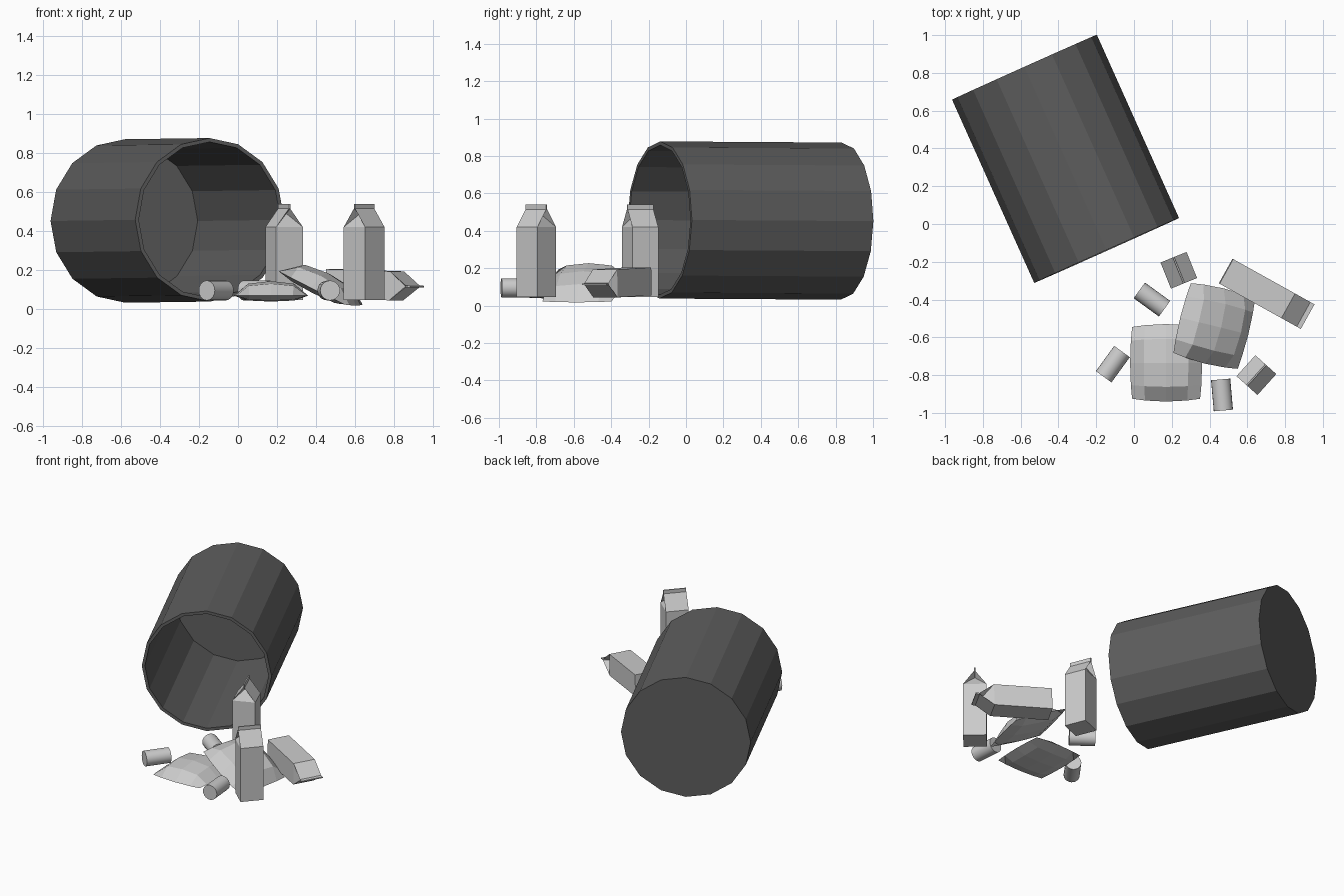
import bpy, bmesh, math
from mathutils import Matrix, Vector

if "Cube" in bpy.data.objects:
    bpy.data.objects.remove(bpy.data.objects["Cube"])


def material(name, v):
    m = bpy.data.materials.new(name)
    m.diffuse_color = (v, v, v, 1)
    m.use_nodes = True
    m.node_tree.nodes["Principled BSDF"].inputs["Base Color"].default_value = m.diffuse_color
    return m


DARK = material("dark_grey", 0.11)
LIGHT = material("light_grey", 0.6)


def frame(origin, direction):
    """Matrix with local z along direction and local x horizontal."""
    z = Vector(direction).normalized()
    x = Vector((-z.y, z.x, 0)).normalized()
    y = z.cross(x)
    m = Matrix((x, y, z)).transposed().to_4x4()
    m.translation = Vector(origin)
    return m


def upright(origin, degrees):
    return Matrix.Translation(origin) @ Matrix.Rotation(math.radians(degrees), 4, 'Z')


def finish(bm, name, mat, matrix):
    bmesh.ops.recalc_face_normals(bm, faces=bm.faces)
    me = bpy.data.meshes.new(name)
    bm.to_mesh(me)
    bm.free()
    me.materials.append(mat)
    ob = bpy.data.objects.new(name, me)
    ob.matrix_world = matrix
    bpy.context.collection.objects.link(ob)
    return ob


def lathe(name, profile, sides, mat, matrix):
    """Rings of (radius, height), closed by a cap at both ends."""
    bm = bmesh.new()
    rings = []
    for r, h in profile:
        rings.append([bm.verts.new((r * math.cos(2 * math.pi * i / sides),
                                    r * math.sin(2 * math.pi * i / sides), h))
                      for i in range(sides)])
    for a, b in zip(rings, rings[1:]):
        for i in range(sides):
            j = (i + 1) % sides
            bm.faces.new((a[i], a[j], b[j], b[i]))
    bm.faces.new(rings[0])
    bm.faces.new(rings[-1])
    return finish(bm, name, mat, matrix)


def carton(name, matrix):
    """Drink carton: box, folded gable and flat top fin, ridge along local x."""
    bm = bmesh.new()
    w, t = 0.0745, 0.004
    V = lambda x, y, z: bm.verts.new((x, y, z))
    signs = ((-1, -1), (1, -1), (1, 1), (-1, 1))
    levels = [(w, 0), (w, 0.375), (t, 0.47), (t, 0.495)]
    base, eave, ridge, top = [[V(sx * w, sy * d, z) for sx, sy in signs]
                              for d, z in levels]
    for a, b in ((base, eave), (ridge, top)):
        for i in range(4):
            j = (i + 1) % 4
            bm.faces.new((a[i], a[j], b[j], b[i]))
    bm.faces.new(base)
    bm.faces.new(top)
    for i in (0, 2):                       # sloping roof sides
        bm.faces.new((eave[i], eave[i + 1], ridge[i + 1], ridge[i]))
    for i, j, s in ((1, 2, 1), (3, 0, -1)):  # tucked-in gable ends
        p = V(s * 0.03, 0, 0.445)
        bm.faces.new((eave[i], eave[j], p))
        bm.faces.new((eave[j], ridge[j], p))
        bm.faces.new((ridge[j], ridge[i], p))
        bm.faces.new((ridge[i], eave[i], p))
    return finish(bm, name, LIGHT, matrix)


def bag(name, hx, hy, up, down, matrix):
    """Faceted pillow bag: domed top, flatter bottom, pinched corners."""
    bm = bmesh.new()
    steps = (-1, -0.62, 0, 0.62, 1)

    def sheet(height):
        grid = []
        for u in steps:
            row = []
            for v in steps:
                x = hx * u * (1 + 0.06 * (1 - v * v))
                y = hy * v * (1 + 0.08 * (1 - u * u))
                f = ((1 - u * u) * (1 - v * v)) ** 0.4
                row.append(bm.verts.new((x, y, height * f)))
            grid.append(row)
        for i in range(4):
            for j in range(4):
                bm.faces.new((grid[i][j], grid[i + 1][j],
                              grid[i + 1][j + 1], grid[i][j + 1]))

    sheet(up)
    sheet(-down)
    bmesh.ops.remove_doubles(bm, verts=bm.verts, dist=0.0005)
    return finish(bm, name, LIGHT, matrix)


# Tipped-over bin, open at the front
L, R, W = 1.063, 0.42, 0.02
lathe("bin", [(R, 0), (R, L), (R - W, L), (R - W, W)], 16, DARK,
      frame((-0.58, 0.83, 0.452), (0.435, -0.97, 0.006)))

# Cartons: two standing, one lying
carton("standing_carton_back", upright((0.237, -0.245, 0.045), -68))
carton("standing_carton_front", upright((0.648, -0.8, 0.045), 48))
carton("lying_carton", frame((0.487, -0.25, 0.13), (0.437, -0.243, -0.015)))

# Cans lying on the ground
for i, (x, y, ang) in enumerate(((0.095, -0.4, -36), (-0.112, -0.742, 54),
                                 (0.466, -0.905, -85))):
    a = math.radians(ang)
    d = Vector((math.cos(a), math.sin(a), 0))
    can = lathe("can_%d" % (i + 1), [(0.051, 0), (0.051, 0.165)], 20, LIGHT,
                frame(Vector((x, y, 0.095)) - d * 0.0825, d))
    for p in can.data.polygons:            # smooth sides, crisp flat ends
        p.use_smooth = len(p.vertices) == 4
    for e in can.data.edges:
        va, vb = (can.data.vertices[k].co for k in e.vertices)
        e.use_edge_sharp = abs(va.z - vb.z) < 1e-5

# Bags: one flat, one leaning on it
bag("flat_bag", 0.18, 0.19, 0.075, 0.03, upright((0.17, -0.735, 0.068), 0))
bag("leaning_bag", 0.195, 0.19, 0.085, 0.035,
    upright((0.425, -0.54, 0.108), -14) @ Matrix.Rotation(math.radians(26), 4, 'Y'))
